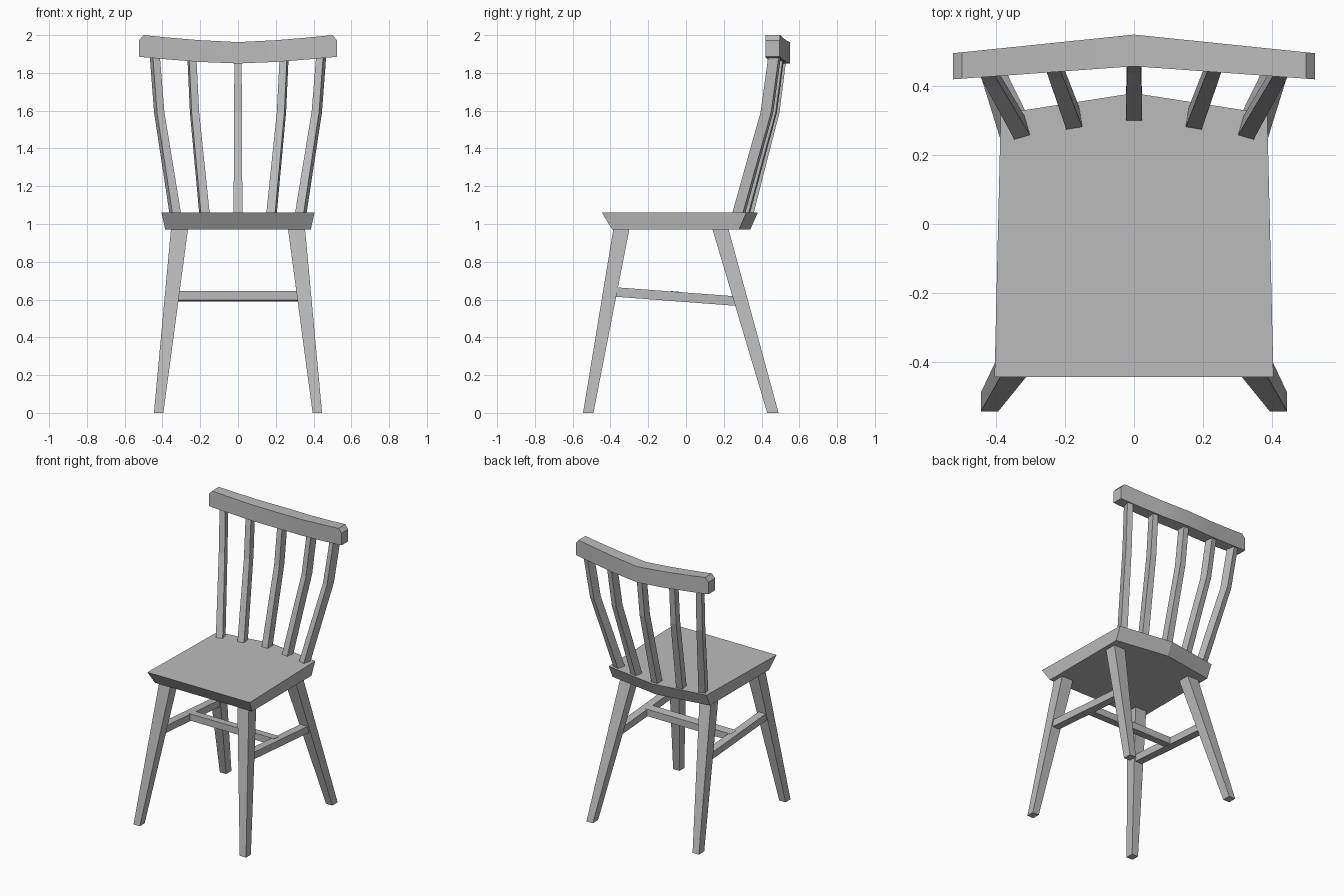
import bpy, bmesh, math
from mathutils import Matrix, Vector

cube = bpy.data.objects.get("Cube")
if cube:
    bpy.data.objects.remove(cube, do_unlink=True)

grey = bpy.data.materials.new("plain grey")
grey.use_nodes = True
grey.diffuse_color = (0.5, 0.5, 0.5, 1)
grey.node_tree.nodes["Principled BSDF"].inputs["Base Color"].default_value = (0.5, 0.5, 0.5, 1)


def loft(name, rings):
    """Skin a row of matching rings and cap both ends."""
    bm = bmesh.new()
    rows = [[bm.verts.new(p) for p in ring] for ring in rings]
    n = len(rows[0])
    for a, b in zip(rows, rows[1:]):
        for i in range(n):
            j = (i + 1) % n
            bm.faces.new((a[i], a[j], b[j], b[i]))
    bm.faces.new(rows[0])
    bm.faces.new(rows[-1])
    bmesh.ops.recalc_face_normals(bm, faces=bm.faces)
    mesh = bpy.data.meshes.new(name)
    bm.to_mesh(mesh)
    bm.free()
    mesh.materials.append(grey)
    obj = bpy.data.objects.new(name, mesh)
    bpy.context.collection.objects.link(obj)
    return obj


def rect(x0, x1, y0, y1, z):
    return [(x0, y0, z), (x1, y0, z), (x1, y1, z), (x0, y1, z)]


def seat_outline(front_x, back_x, front_y, corner_y, peak_y, z):
    return [(-front_x, front_y, z), (front_x, front_y, z), (back_x, corner_y, z),
            (0, peak_y, z), (-back_x, corner_y, z)]


# Seat with undercut edges and a pointed back
loft("seat", [seat_outline(0.385, 0.385, -0.39, 0.28, 0.34, 0.97),
              seat_outline(0.405, 0.387, -0.445, 0.32, 0.38, 1.06)])

# Splayed tapering legs and the side stretchers
for side, s in (("left", 1), ("right", -1)):
    for end, foot, top in (("front", (-0.545, -0.49), (-0.385, -0.30)),
                           ("back", (0.43, 0.49), (0.14, 0.225))):
        loft(f"{end}_leg_{side}", [rect(s * 0.395, s * 0.445, *foot, 0),
                                   rect(s * 0.265, s * 0.355, *top, 0.972)])
    x0, x1 = s * 0.322, s * 0.378
    loft(f"side_stretcher_{side}", [
        [(x0, y, z), (x1, y, z), (x1, y, z + 0.05), (x0, y, z + 0.05)]
        for y, z in ((-0.40, 0.617), (0.29, 0.565))])

# Cross stretcher, tilted with the side ones
loft("cross_stretcher", [
    [(x, -0.08, 0.597), (x, -0.02, 0.591), (x, -0.02, 0.640), (x, -0.08, 0.645)]
    for x in (-0.34, 0.34)])

# Bent back spindles, fanned out and turned to follow the rail
BENDS = ((1.04, -0.03), (1.3, 0.36), (1.59, 0.80), (1.9, 1.03))
for name, low, high, turn in (("centre", (0, 0.33), (0, 0.50), 0),
                              ("inner", (0.178, 0.307), (0.243, 0.485), 9),
                              ("outer", (0.333, 0.28), (0.438, 0.465), 16)):
    for side, s in (("left", 1), ("right", -1)):
        if name == "centre" and s < 0:
            continue
        rot = Matrix.Rotation(math.radians(-turn * s), 3, 'Z')
        rings = []
        for z, t in BENDS:
            mid = Vector(low).lerp(Vector(high), t)
            hx = 0.0235 - 0.004 * t
            rings.append([Vector((s * mid.x, mid.y, z)) + rot @ Vector(p)
                          for p in rect(-hx, hx, -0.029, 0.029, 0)])
        loft("spindle_centre" if name == "centre" else f"spindle_{name}_{side}", rings)

# Top rail, bent back and dipped in the middle, with chamfered ends
half = [(0, 1.85, 1.963), (0.2, 1.858, 1.973), (0.38, 1.872, 1.988),
        (0.5, 1.883, 2.0), (0.525, 1.886, 1.972)]
stations = [(-x, a, b) for x, a, b in reversed(half[1:])] + half
rail = []
for x, a, b in stations:
    back = 0.55 - 0.103 * abs(x)
    front = 0.458 - 0.072 * abs(x)
    rail.append([(x, front, a), (x, back, a), (x, back, b), (x, front, b)])
top_rail = loft("top_rail", rail)

bpy.ops.object.select_all(action='DESELECT')
top_rail.select_set(True)
bpy.context.view_layer.objects.active = top_rail
bpy.ops.object.shade_smooth_by_angle(angle=math.radians(20))
